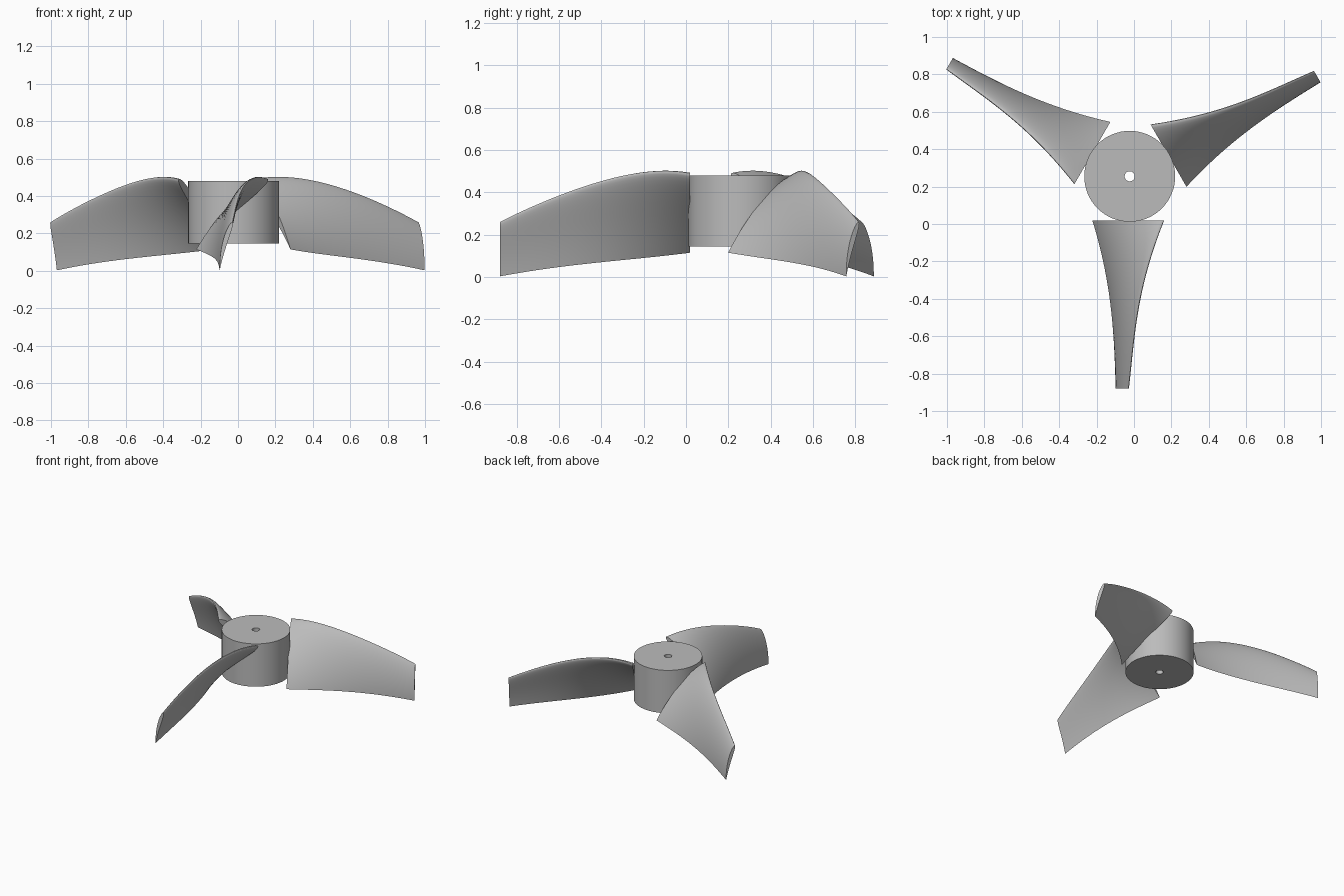
import bpy
import bmesh
import math
from mathutils import Matrix, Vector

cube = bpy.data.objects.get("Cube")
if cube:
    bpy.data.objects.remove(cube, do_unlink=True)

CENTRE = Vector((-0.023, 0.255, 0))

grey = bpy.data.materials.new("plain_grey")
grey.use_nodes = True
grey.diffuse_color = (0.5, 0.5, 0.5, 1)
grey.node_tree.nodes["Principled BSDF"].inputs["Base Color"].default_value = grey.diffuse_color


def finish(bm, name, angle):
    bmesh.ops.recalc_face_normals(bm, faces=bm.faces)
    mesh = bpy.data.meshes.new(name)
    bm.to_mesh(mesh)
    bm.free()
    mesh.materials.append(grey)
    obj = bpy.data.objects.new(name, mesh)
    bpy.context.collection.objects.link(obj)
    bpy.ops.object.select_all(action="DESELECT")
    obj.select_set(True)
    bpy.context.view_layer.objects.active = obj
    bpy.ops.object.shade_smooth_by_angle(angle=math.radians(angle))
    return obj


def bridge(bm, a, b):
    for i in range(len(a)):
        j = (i + 1) % len(a)
        bm.faces.new((a[i], a[j], b[j], b[i]))


# Hub: a thick ring with a narrow shaft hole
bm = bmesh.new()
rings = []
for radius, z in ((0.243, 0.145), (0.243, 0.48), (0.027, 0.48), (0.027, 0.145)):
    angles = [math.tau * i / 64 for i in range(64)]
    rings.append([bm.verts.new((radius * math.cos(a), radius * math.sin(a), z)) for a in angles])
for k in range(4):
    bridge(bm, rings[k], rings[(k + 1) % 4])
hub = finish(bm, "hub", 30)
hub.location = CENTRE

# Blade stations: radius, upper edge (x, z), lower edge (x, z)
STATIONS = [
    (0.235, 0.183, 0.490, -0.200, 0.115),
    (0.455, 0.105, 0.495, -0.142, 0.090),
    (0.655, 0.055, 0.453, -0.107, 0.070),
    (0.855, 0.023, 0.385, -0.087, 0.047),
    (1.135, -0.007, 0.260, -0.075, 0.003),
]


def station(r):
    """Smooth polynomial through the blade stations."""
    out = [0.0] * 4
    for i, s in enumerate(STATIONS):
        w = math.prod((r - q[0]) / (s[0] - q[0]) for j, q in enumerate(STATIONS) if j != i)
        out = [o + w * v for o, v in zip(out, s[1:])]
    return out


def half_thickness(u):
    return 0.5 * (1.4845 * math.sqrt(u) - 0.63 * u - 1.758 * u**2 + 1.4215 * u**3 - 0.518 * u**4)


def section(r, n=20, camber=0.04, thick=0.1):
    """Cambered wing section from a rounded upper edge to a thin lower edge."""
    ux, uz, lx, lz = station(r)
    top, chord = Vector((ux, -r, uz)), Vector((lx - ux, 0, lz - uz))
    normal = Vector((chord.z, 0, -chord.x))
    us = [(1 - math.cos(math.pi * i / n)) / 2 for i in range(n + 1)]
    loop = [(u, 1) for u in us] + [(u, -1) for u in us[-2:0:-1]]
    return [top + chord * u + normal * (4 * camber * u * (1 - u) + side * thick * 2 * half_thickness(u))
            for u, side in loop]


def make_blade(name, turn):
    bm = bmesh.new()
    count = 28
    loops = []
    for k in range(count + 1):
        r = STATIONS[0][0] + (STATIONS[-1][0] - STATIONS[0][0]) * k / count
        loops.append([bm.verts.new(p) for p in section(r)])
    for a, b in zip(loops, loops[1:]):
        bridge(bm, a, b)
    bm.faces.new(loops[0])
    bm.faces.new(loops[-1])
    bmesh.ops.transform(bm, matrix=Matrix.Rotation(math.radians(turn), 4, "Z"), verts=bm.verts)
    blade = finish(bm, name, 40)
    blade.location = CENTRE


# Three blades evenly spaced around the hub
for name, turn in (("front_blade", 0), ("left_blade", 120), ("right_blade", 240)):
    make_blade(name, turn)
